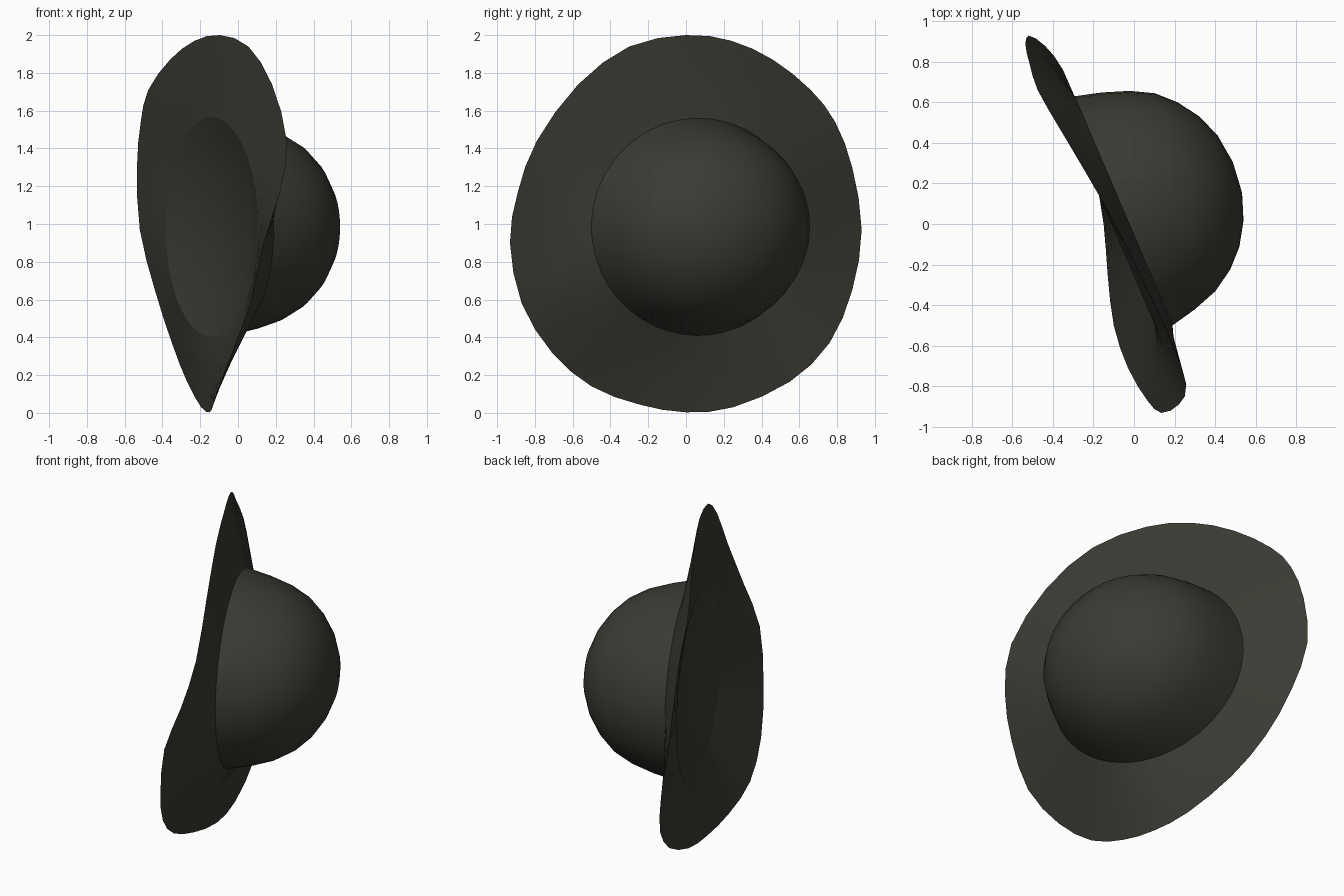
import bpy, bmesh, math
from mathutils import Vector

if "Cube" in bpy.data.objects:
    bpy.data.objects.remove(bpy.data.objects["Cube"])

felt = bpy.data.materials.new("dark olive felt")
felt.diffuse_color = (0.044, 0.042, 0.033, 1)
felt.use_nodes = True
felt.node_tree.nodes["Principled BSDF"].inputs["Base Color"].default_value = felt.diffuse_color

# wavy outer edge of the brim, counter-clockwise seen from +x: (x, y, z)
RIM = [(-.52, .93, .97), (-.535, .88, 1.30), (-.515, .79, 1.54), (-.475, .66, 1.71),
       (-.36, .46, 1.87), (-.23, .24, 1.97), (-.095, 0, 2.0), (.055, -.30, 1.94),
       (.18, -.57, 1.74), (.258, -.79, 1.44), (.222, -.89, 1.17), (.135, -.932, .90),
       (.065, -.87, .58), (-.03, -.71, .32), (-.10, -.50, .14), (-.13, -.25, .045),
       (-.15, 0, .003), (-.195, .25, .03), (-.27, .55, .165), (-.35, .76, .37),
       (-.44, .88, .65)]
RIM = [Vector(p) for p in RIM]

# tilted frame of the crown
CENTER = Vector((-.14, .07, .985))
AXIS = Vector((1, .427, 0)).normalized()
SIDE = Vector((-AXIS.y, AXIS.x, 0))
UP = Vector((0, 0, 1))


def smooth_loop(pts, steps=2):
    """Closed Catmull-Rom curve through the points."""
    out, n = [], len(pts)
    for i in range(n):
        a, b, c, d = (pts[(i + k) % n] for k in (-1, 0, 1, 2))
        for s in range(steps):
            t = s / steps
            out.append(.5 * (2 * b + (c - a) * t + (2 * a - 5 * b + 4 * c - d) * t * t
                             + (3 * b - a - 3 * c + d) * t ** 3))
    return out


rim = smooth_loop(RIM)
angles = [math.atan2(p.z - .985, p.y - .03) for p in rim]


def ring(height, radius, shift):
    zr = radius * .935
    return [CENTER + AXIS * height + SIDE * (shift + radius * math.cos(a))
            + UP * (zr * math.sin(a)) for a in angles]


def build(name, rings, tip=None, flip=False):
    """Skin a stack of closed rings, optionally closed by a tip point."""
    bm = bmesh.new()
    loops = [[bm.verts.new(p) for p in r] for r in rings]
    n = len(rim)
    for lo, hi in zip(loops, loops[1:]):
        for i in range(n):
            j = (i + 1) % n
            bm.faces.new((lo[i], lo[j], hi[j], hi[i]))
    if tip is not None:
        t = bm.verts.new(tip)
        for i in range(n):
            bm.faces.new((loops[-1][i], loops[-1][(i + 1) % n], t))
    if flip:
        bmesh.ops.reverse_faces(bm, faces=bm.faces[:])
    mesh = bpy.data.meshes.new(name)
    bm.to_mesh(mesh)
    bm.free()
    mesh.materials.append(felt)
    ob = bpy.data.objects.new(name, mesh)
    bpy.context.collection.objects.link(ob)
    bpy.context.view_layer.objects.active = ob
    ob.select_set(True)
    bpy.ops.object.shade_smooth_by_angle(angle=math.radians(50))
    ob.select_set(False)
    return ob


def blend(a, b, steps=(0, .33, .67, 1)):
    return [[p.lerp(q, t) for p, q in zip(a, b)] for t in steps]


# crown: slightly leaning dome (height, radius, sideways shift)
PROFILE = [(.08, .615, -.04), (.21, .583, -.043), (.34, .538, -.045), (.45, .473, -.04),
           (.535, .388, -.04), (.605, .28, -.036), (.652, .155, -.033)]
crown_rings = [ring(*p) for p in PROFILE]
build("crown", crown_rings, CENTER + AXIS * .67 - SIDE * .03)

# brim: upper side runs to the crown, lower side to the opening
opening = ring(0, .622, 0)
build("brim_top", blend(rim, crown_rings[0]))
build("brim_underside", blend(rim, opening), flip=True)

# shallow concave lining closing the opening
DEPTH = .1
lining = [ring(DEPTH * (1 - f * f), .622 * f, 0) for f in (1, .85, .65, .45, .22)]
build("lining", lining, CENTER + AXIS * DEPTH, flip=True)
